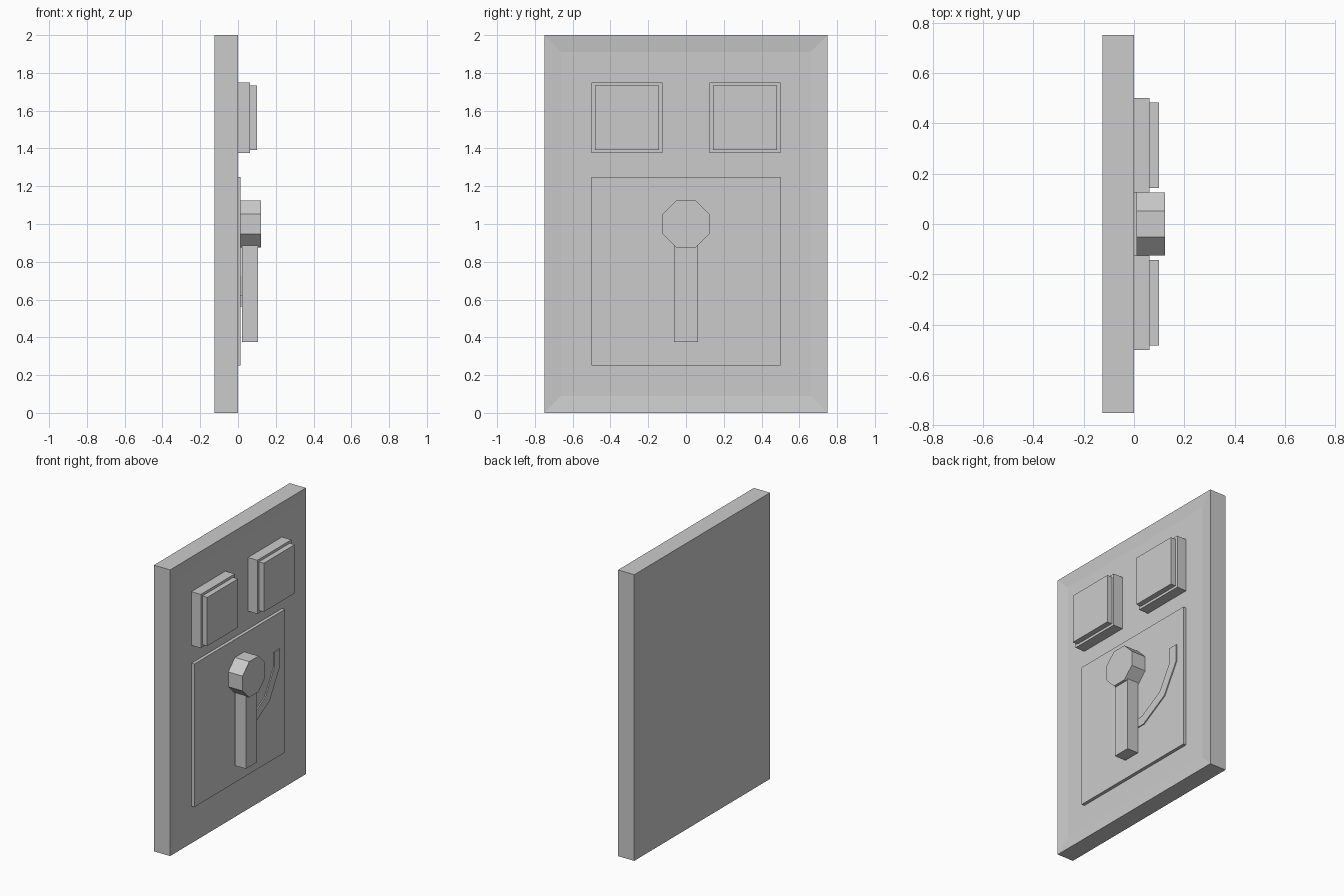
import bpy
import bmesh
from math import radians, cos, sin, tan
from mathutils import Vector

cube = bpy.data.objects.get("Cube")
if cube:
    bpy.data.objects.remove(cube, do_unlink=True)

grey = bpy.data.materials.new("plain_grey")
grey.use_nodes = True
grey.diffuse_color = (0.6, 0.6, 0.6, 1)
grey.node_tree.nodes["Principled BSDF"].inputs["Base Color"].default_value = (0.6, 0.6, 0.6, 1)


def finish(name, bm):
    bmesh.ops.recalc_face_normals(bm, faces=bm.faces)
    mesh = bpy.data.meshes.new(name)
    bm.to_mesh(mesh)
    bm.free()
    mesh.materials.append(grey)
    obj = bpy.data.objects.new(name, mesh)
    bpy.context.collection.objects.link(obj)
    return obj


def box_mesh(x, y, z):
    """Box from (min, max) pairs on each axis."""
    bm = bmesh.new()
    bmesh.ops.create_cube(bm, size=1)
    for v in bm.verts:
        v.co = [lo + (c + 0.5) * (hi - lo) for c, (lo, hi) in zip(v.co, (x, y, z))]
    return bm


def box(name, x, y, z):
    return finish(name, box_mesh(x, y, z))


def prism(name, outline, x0, x1):
    """Extrude a (y, z) outline along x."""
    bm = bmesh.new()
    face = bm.faces.new([bm.verts.new((x0, y, z)) for y, z in outline])
    ext = bmesh.ops.extrude_face_region(bm, geom=[face], use_keep_orig=True)
    verts = [g for g in ext["geom"] if isinstance(g, bmesh.types.BMVert)]
    bmesh.ops.translate(bm, verts=verts, vec=(x1 - x0, 0, 0))
    return finish(name, bm)


# Backing board with a shallow recess on both large sides
RECESS = 0.01
bm = box_mesh((-0.125, 0), (-0.75, 0.75), (0, 2))
bm.normal_update()
for side, depth in ((1, RECESS), (-1, RECESS / 2)):
    panel = next(f for f in bm.faces if f.normal.x * side > 0.9)
    bmesh.ops.inset_individual(bm, faces=[panel], thickness=0.125, depth=0)
    bmesh.ops.translate(bm, verts=panel.verts, vec=Vector((-side * depth, 0, 0)))
    bm.normal_update()
finish("backing_board", bm)

# Two square buttons, each a base with a smaller cap
for label, centre in (("near", -0.3125), ("far", 0.3125)):
    for part, half, x in (("base", 0.1875, (-RECESS, 0.0625)), ("cap", 0.17, (0.0625, 0.1))):
        box(f"{label}_button_{part}", x, (centre - half, centre + half),
            (1.5625 - half, 1.5625 + half))

# Lever mounting plate
box("lever_plate", (-RECESS, 0.0125), (-0.5, 0.5), (0.25, 1.25))

# Faceted quarter-arc track around the lever pivot
PIVOT = 1.0


def arc(apothem):
    r = apothem / cos(radians(15))
    corners = [(r * cos(radians(a)), PIVOT - r * sin(radians(a))) for a in (15, 45, 75)]
    return [(apothem, PIVOT)] + corners + [(0, PIVOT - apothem)]


prism("lever_track", arc(0.4375) + arc(0.375)[::-1], 0.0125, 0.02)

# Octagonal lever hub and its handle
radius = 0.125 / cos(radians(22.5))
octagon = [(radius * cos(radians(22.5 + 45 * i)), PIVOT + radius * sin(radians(22.5 + 45 * i)))
           for i in range(8)]
prism("lever_hub", octagon, 0.0125, 0.123)
box("lever_handle", (0.02, 0.105), (-0.0625, 0.0625), (0.375, PIVOT))
